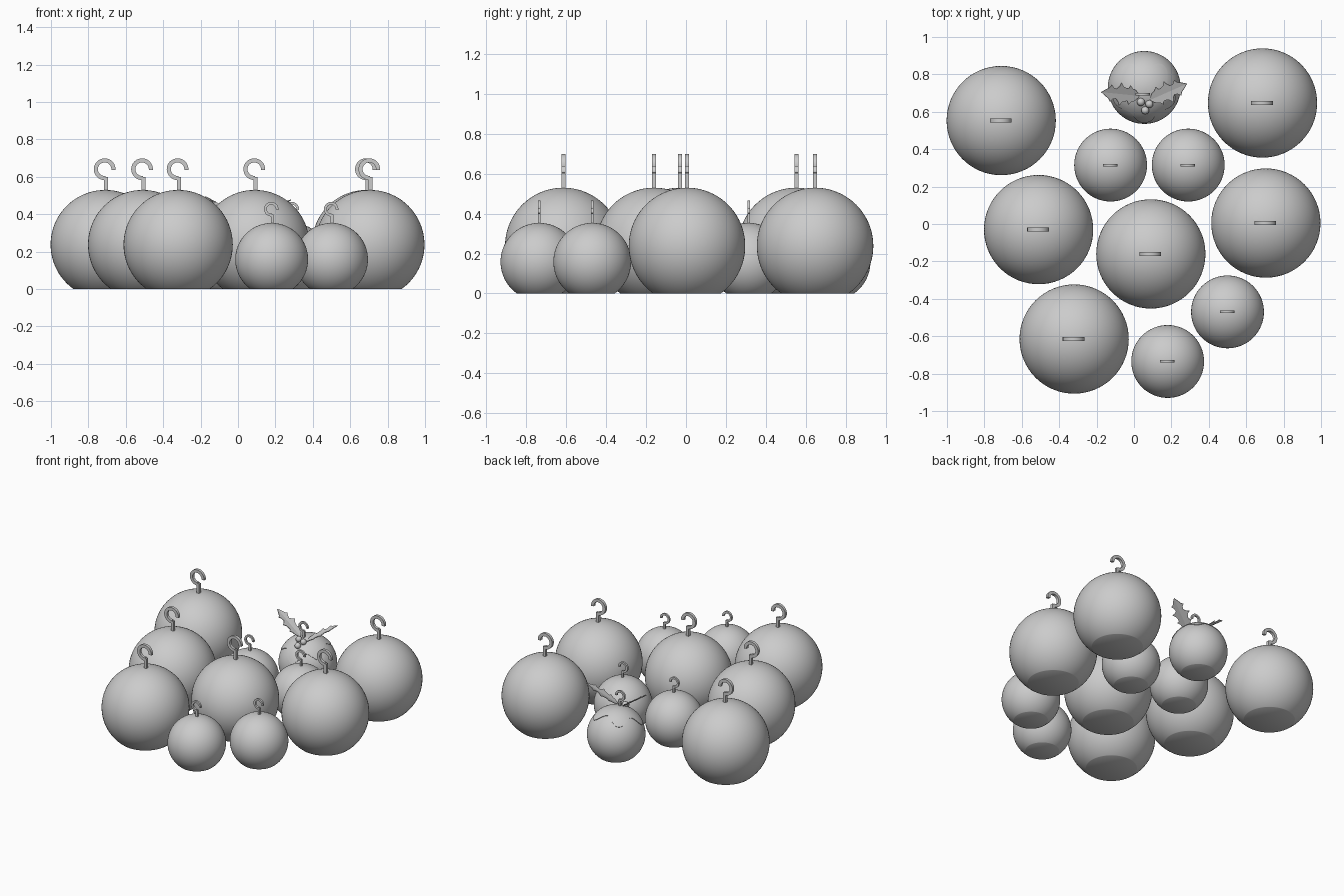
import bpy, bmesh, math
from mathutils import Vector, Matrix

if "Cube" in bpy.data.objects:
    bpy.data.objects.remove(bpy.data.objects["Cube"])

grey = bpy.data.materials.new("plain_grey")
grey.diffuse_color = (0.6, 0.6, 0.6, 1)
grey.use_nodes = True
grey.node_tree.nodes["Principled BSDF"].inputs["Base Color"].default_value = grey.diffuse_color


def finish(bm, name, smooth=True):
    bmesh.ops.recalc_face_normals(bm, faces=bm.faces)
    me = bpy.data.meshes.new(name)
    bm.to_mesh(me)
    bm.free()
    me.materials.append(grey)
    ob = bpy.data.objects.new(name, me)
    bpy.context.collection.objects.link(ob)
    if smooth:
        bpy.context.view_layer.objects.active = ob
        ob.select_set(True)
        bpy.ops.object.shade_smooth_by_angle(angle=math.radians(35))
        ob.select_set(False)
    return ob


R, CZ = 0.292, 0.238          # full size ball radius and centre height


def ball(name, x, y, s):
    """Round ball with a flat cut base."""
    bm = bmesh.new()
    bmesh.ops.create_uvsphere(bm, u_segments=64, v_segments=40, radius=R * s)
    bmesh.ops.translate(bm, verts=bm.verts, vec=(x, y, CZ * s))
    cut = bmesh.ops.bisect_plane(bm, geom=bm.verts[:] + bm.edges[:] + bm.faces[:],
                                 plane_co=(0, 0, 0), plane_no=(0, 0, -1), clear_outer=True)
    rim = [e for e in cut["geom_cut"] if isinstance(e, bmesh.types.BMEdge)]
    bmesh.ops.contextual_create(bm, geom=rim)
    finish(bm, name)


def hook(name, x, y, s):
    """Flat open ring on a short square stem."""
    bm = bmesh.new()
    cx, cz, d = -0.003, 0.641, 0.010
    rings = []
    for i in range(33):
        a = math.radians(-5 + 282 * i / 32)
        rings.append([bm.verts.new((cx + r * math.cos(a), yy, cz + r * math.sin(a)))
                      for r, yy in ((0.036, -d), (0.058, -d), (0.058, d), (0.036, d))])
    for a, b in zip(rings, rings[1:]):
        for k in range(4):
            bm.faces.new((a[k], a[(k + 1) % 4], b[(k + 1) % 4], b[k]))
    bm.faces.new(rings[0])
    bm.faces.new(rings[-1])
    bmesh.ops.create_cube(bm, size=1, matrix=Matrix.Translation((0.004, 0, 0.55))
                          @ Matrix.Diagonal((0.021, 2 * d, 0.10, 1)))
    bmesh.ops.transform(bm, verts=bm.verts, matrix=Matrix.Translation((x, y, 0)) @ Matrix.Scale(s, 4))
    finish(bm, name)


# Baubles: six large, four small
large = [(-0.71, 0.553), (0.687, 0.647), (-0.51, -0.03), (0.705, 0.005), (0.09, -0.16), (-0.32, -0.615)]
small = [(-0.125, 0.315), (0.29, 0.315), (0.5, -0.47), (0.18, -0.735)]
for kind, s, spots in (("large", 1, large), ("small", 2 / 3, small)):
    for i, (x, y) in enumerate(spots, 1):
        ball(f"{kind}_bauble_{i}", x, y, s)
        hook(f"{kind}_hook_{i}", x, y, s)

# Pudding ball, its hook slightly forward of centre
PX, PY, S = 0.055, 0.73, 2 / 3
ball("pudding_bauble", PX, PY, S)
hook("pudding_hook", PX - 0.006, PY - 0.037, S)

# Icing: thin cap with a wavy rim, tipped forward
bm = bmesh.new()
n, rows, pr = 100, 10, R * S
centre = bm.verts.new((0, 0, pr + 0.004))
prev = None
for j in range(1, rows + 2):
    row = []
    for i in range(n):
        p = 2 * math.pi * i / n
        edge = math.radians(51 - 10 * math.cos(5 * (p - math.pi / 2)))
        t = edge * min(j, rows) / rows
        r = pr + 0.004 if j <= rows else pr - 0.004
        row.append(bm.verts.new((r * math.sin(t) * math.cos(p), r * math.sin(t) * math.sin(p), r * math.cos(t))))
    for i in range(n):
        k = (i + 1) % n
        if prev:
            bm.faces.new((prev[i], row[i], row[k], prev[k]))
        else:
            bm.faces.new((centre, row[i], row[k]))
    prev = row
bmesh.ops.transform(bm, verts=bm.verts, matrix=Matrix.Translation((PX, PY, CZ * S))
                    @ Matrix.Rotation(math.radians(11), 4, 'X'))
finish(bm, "icing")


def leaf(name, base, tip, side):
    """Spiky holly leaf folded lightly along its midrib."""
    base, tip = Vector(base), Vector(tip)
    axis = tip - base
    side = Vector(side)
    side = (side - axis * side.dot(axis) / axis.length_squared).normalized()
    up = side.cross(axis).normalized()
    if up.z < 0:
        up = -up
    outline = [(0, 0.008)]
    for k in range(3):                      # spikes joined by scooped edges
        t = 0.24 + 0.25 * k
        w = (0.052, 0.062, 0.045)[k]
        outline += [(t - 0.13, w * 0.58), (t - 0.05, w * 0.68), (t + 0.02, w), (t + 0.06, w * 0.66)]
    outline += [(0.9, 0.016)]
    bm = bmesh.new()
    mid = [bm.verts.new(base + axis * t) for t, w in outline]
    end = bm.verts.new(tip)
    for sg in (-1, 1):
        rim = [bm.verts.new(base + axis * t + side * sg * w + up * w * 0.12) for t, w in outline]
        for i in range(len(rim) - 1):
            bm.faces.new((mid[i], mid[i + 1], rim[i + 1], rim[i]))
        bm.faces.new((mid[-1], end, rim[-1]))
    ob = finish(bm, name, smooth=False)
    mod = ob.modifiers.new("thickness", 'SOLIDIFY')
    mod.thickness = 0.004
    mod.offset = 0


leaf("left_leaf", (0.025, 0.685, 0.355), (-0.175, 0.705, 0.495), (-0.14, -0.99, 0))
leaf("right_leaf", (0.09, 0.665, 0.345), (0.283, 0.75, 0.478), (0.4, -0.91, -0.05))

# Berries
for i, (x, y, z) in enumerate([(0.037, 0.652, 0.35), (0.082, 0.641, 0.346), (0.06, 0.607, 0.325)], 1):
    bm = bmesh.new()
    bmesh.ops.create_uvsphere(bm, u_segments=20, v_segments=12, radius=0.021,
                              matrix=Matrix.Translation((x, y, z)))
    finish(bm, f"berry_{i}")
